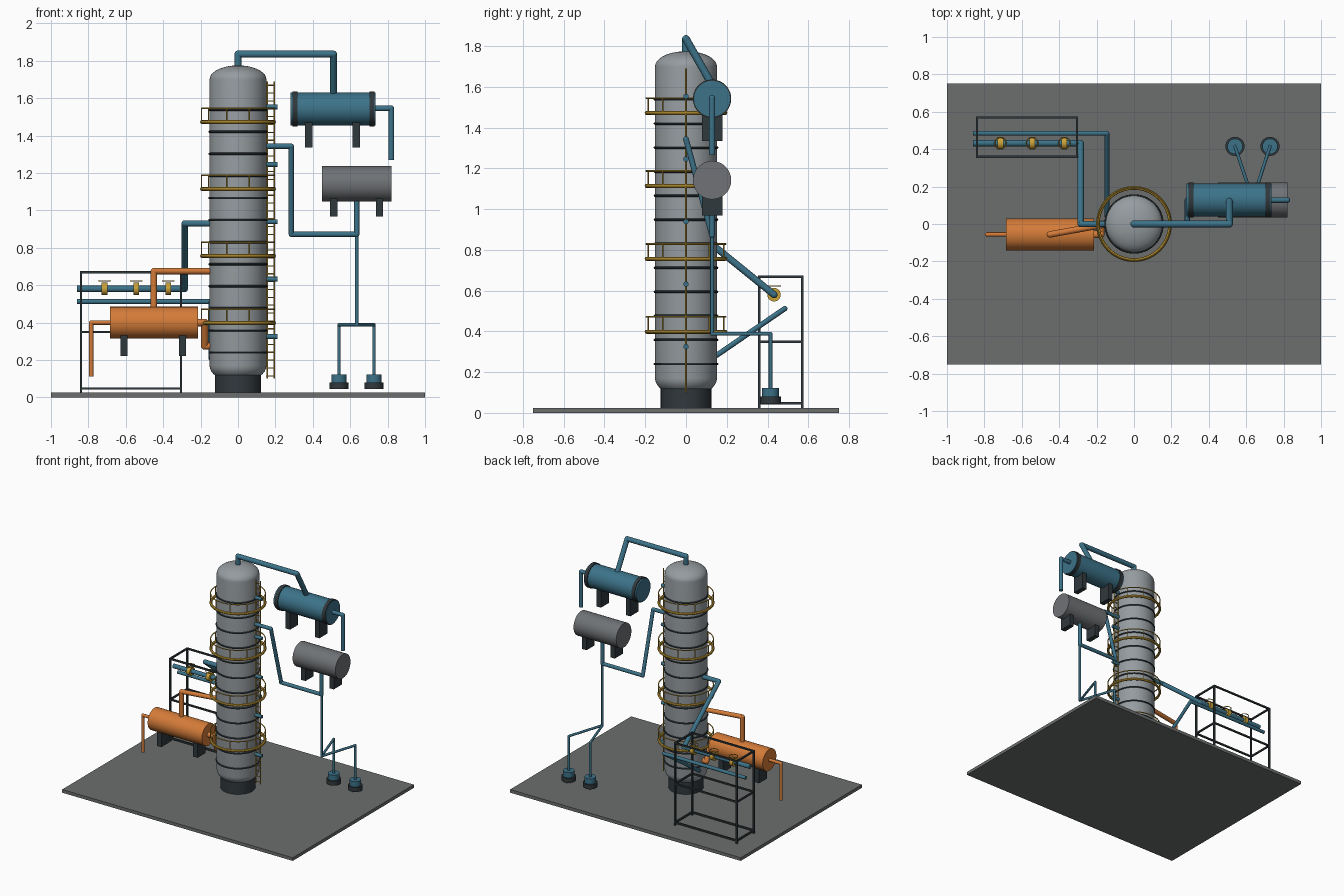
import bpy, bmesh, math
from mathutils import Vector, Matrix

if "Cube" in bpy.data.objects:
    bpy.data.objects.remove(bpy.data.objects["Cube"])


def material(name, rgb):
    m = bpy.data.materials.new(name)
    m.diffuse_color = (*rgb, 1)
    m.use_nodes = True
    m.node_tree.nodes["Principled BSDF"].inputs["Base Color"].default_value = m.diffuse_color
    return m


STEEL = material("steel", (0.30, 0.33, 0.35))
GREY = material("mid_grey", (0.16, 0.17, 0.18))
SLAB = material("slab_grey", (0.15, 0.155, 0.155))
DARK = material("dark_steel", (0.03, 0.04, 0.045))
BLUE = material("blue", (0.045, 0.17, 0.25))
ORANGE = material("orange", (0.66, 0.20, 0.04))
GOLD = material("safety_yellow", (0.60, 0.36, 0.04))


def finish(bm, name, mat, smooth=True):
    bmesh.ops.recalc_face_normals(bm, faces=bm.faces)
    me = bpy.data.meshes.new(name)
    bm.to_mesh(me)
    bm.free()
    me.materials.append(mat)
    ob = bpy.data.objects.new(name, me)
    bpy.context.collection.objects.link(ob)
    if smooth:
        bpy.context.view_layer.objects.active = ob
        ob.select_set(True)
        bpy.ops.object.shade_smooth_by_angle(angle=math.radians(40))
        ob.select_set(False)
    return ob


def add_rod(bm, a, b, r, seg=16):
    a, b = Vector(a), Vector(b)
    d = b - a
    mat = Matrix.Translation((a + b) / 2) @ d.to_track_quat('Z', 'Y').to_matrix().to_4x4()
    bmesh.ops.create_cone(bm, cap_ends=True, segments=seg, radius1=r, radius2=r,
                          depth=d.length, matrix=mat)


def add_box(bm, lo, hi):
    lo, hi = Vector(lo), Vector(hi)
    bmesh.ops.create_cube(bm, size=1, matrix=Matrix.Translation((lo + hi) / 2)
                          @ Matrix.Diagonal((*(hi - lo), 1)))


def rod(name, a, b, r, mat, seg=40):
    bm = bmesh.new()
    add_rod(bm, a, b, r, seg)
    return finish(bm, name, mat)


def boxes(name, pairs, mat):
    bm = bmesh.new()
    for lo, hi in pairs:
        add_box(bm, lo, hi)
    return finish(bm, name, mat, False)


def pipe(name, pts, r, mat):
    """Straight runs with ball elbows."""
    bm = bmesh.new()
    for a, b in zip(pts, pts[1:]):
        add_rod(bm, a, b, r)
    for p in pts[1:-1]:
        bmesh.ops.create_uvsphere(bm, u_segments=16, v_segments=10, radius=r,
                                  matrix=Matrix.Translation(p))
    return finish(bm, name, mat)


def lathe(bm, profile, seg, closed=False, centre=(0, 0, 0)):
    rings = [[bm.verts.new((centre[0] + r * math.cos(math.tau * i / seg),
                            centre[1] + r * math.sin(math.tau * i / seg),
                            centre[2] + z)) for i in range(seg)] for r, z in profile]
    for a, b in zip(rings, rings[1:] + rings[:1] if closed else rings[1:]):
        for i in range(seg):
            j = (i + 1) % seg
            bm.faces.new((a[i], a[j], b[j], b[i]))
    if not closed:
        bm.faces.new(rings[0])
        bm.faces.new(rings[-1])


def add_torus(bm, centre, R, r, seg=48, sides=8):
    prof = [(R + r * math.cos(math.tau * k / sides), r * math.sin(math.tau * k / sides))
            for k in range(sides)]
    lathe(bm, prof, seg, True, centre)


# ground slab, skirt and column shell with elliptical heads
boxes("base_slab", [((-1, -0.75, 0), (1, 0.75, 0.025))], SLAB)
rod("column_skirt", (0, 0, 0.025), (0, 0, 0.125), 0.124, DARK, 48)
R = 0.152
angles = [math.radians(a) for a in range(0, 91, 10)]
profile = [(max(R * math.cos(a), 0.002), 0.17 - 0.09 * math.sin(a)) for a in reversed(angles)]
profile += [(max(R * math.cos(a), 0.002), 1.70 + 0.075 * math.sin(a)) for a in angles]
bm = bmesh.new()
lathe(bm, profile, 64)
finish(bm, "column_shell", STEEL)

# tray rings
bm = bmesh.new()
for i in range(12):
    add_torus(bm, (0, 0, 0.24 + 0.118 * i), 0.153, 0.006)
finish(bm, "tray_rings", DARK)

# platforms with railings
for n in range(4):
    z = 0.398 + 0.358 * n
    bm = bmesh.new()
    add_torus(bm, (0, 0, z), 0.193, 0.01)
    finish(bm, f"platform_{n + 1}", GOLD)
    bm = bmesh.new()
    add_torus(bm, (0, 0, z + 0.073), 0.195, 0.004)
    for i in range(10):
        a = math.tau * i / 10
        x, y = 0.195 * math.cos(a), 0.195 * math.sin(a)
        add_rod(bm, (x, y, z), (x, y, z + 0.073), 0.003, 8)
    finish(bm, f"railing_{n + 1}", GOLD)

# ladder standing off the right side
bm = bmesh.new()
for x in (0.157, 0.195):
    add_rod(bm, (x, 0, 0.10), (x, 0, 1.69), 0.004, 8)
for i in range(38):
    z = 0.115 + 0.042 * i
    add_rod(bm, (0.15, 0, z), (0.197, 0, z), 0.003, 8)
finish(bm, "ladder", GOLD)

# side nozzles
for i in range(5):
    z = 0.325 + 0.307 * i
    rod(f"nozzle_{i + 1}", (0.14, 0, z), (0.21, 0, z), 0.013, BLUE, 16)


# horizontal vessels on two saddles each
def vessel(name, x0, x1, y, z, r, mat, saddles, foot):
    rod(name, (x0, y, z), (x1, y, z), r, mat, 48)
    boxes(name + "_saddles", [((x - 0.019, y - 0.05, foot), (x + 0.019, y + 0.05, z - r * 0.8))
                              for x in saddles], DARK)


Y = 0.128
vessel("condenser", 0.28, 0.735, Y, 1.542, 0.088, BLUE, (0.378, 0.632), 1.335)
for i, x in enumerate((0.305, 0.716)):
    rod(f"condenser_flange_{i + 1}", (x - 0.014, Y, 1.542), (x + 0.014, Y, 1.542), 0.094, DARK, 48)
vessel("reflux_drum", 0.45, 0.82, Y, 1.142, 0.094, GREY, (0.512, 0.757), 0.968)
vessel("reboiler", -0.685, -0.215, -0.056, 0.40, 0.085, ORANGE, (-0.61, -0.296), 0.22)

# overhead and reflux piping
pipe("overhead_line", [(0, 0, 1.75), (0, 0, 1.835), (0.51, 0, 1.835), (0.51, Y, 1.61)], 0.019, BLUE)
pipe("condensate_line", [(0.72, Y, 1.545), (0.82, Y, 1.545), (0.82, Y, 1.268)], 0.015, BLUE)
pipe("reflux_line", [(0.14, 0, 1.343), (0.285, 0, 1.343), (0.285, Y, 0.872),
                     (0.635, Y, 0.872), (0.635, Y, 1.07)], 0.014, BLUE)

# pumps and their suction lines
for i, x in enumerate((0.54, 0.727)):
    y = 0.415
    pipe(f"pump_line_{i + 1}", [(0.635, Y, 0.872), (0.635, Y, 0.388), (x, y, 0.388), (x, y, 0.11)],
         0.009, BLUE)
    rod(f"pump_base_{i + 1}", (x, y, 0.045), (x, y, 0.08), 0.051, DARK, 32)
    rod(f"pump_body_{i + 1}", (x, y, 0.075), (x, y, 0.122), 0.041, BLUE, 32)

# reboiler piping
ry = -0.056
pipe("reboiler_vapour_line", [(-0.45, ry, 0.46), (-0.45, ry, 0.675), (-0.14, 0, 0.675)], 0.017, ORANGE)
pipe("reboiler_feed_line", [(-0.13, 0, 0.275), (-0.178, 0, 0.275), (-0.178, ry, 0.40),
                            (-0.23, ry, 0.40)], 0.02, ORANGE)
pipe("reboiler_outlet_line", [(-0.67, ry, 0.40), (-0.785, ry, 0.40), (-0.785, ry, 0.112)], 0.012, ORANGE)

# rack piping
pipe("rack_upper_line", [(-0.14, 0, 0.93), (-0.285, 0, 0.93), (-0.285, 0.432, 0.58),
                         (-0.86, 0.432, 0.58)], 0.017, BLUE)
pipe("rack_lower_line", [(-0.145, 0.04, 0.207), (-0.145, 0.485, 0.512), (-0.86, 0.485, 0.512)],
     0.013, BLUE)

# valves with handwheels
for i, x in enumerate((-0.714, -0.545, -0.372)):
    rod(f"valve_{i + 1}", (x - 0.015, 0.432, 0.58), (x + 0.015, 0.432, 0.58), 0.033, GOLD, 24)
    bm = bmesh.new()
    add_torus(bm, (x, 0.432, 0.623), 0.031, 0.003, 24)
    finish(bm, f"valve_handwheel_{i + 1}", GOLD)

# pipe rack frame
X0, X1, Y0, Y1, t = -0.84, -0.305, 0.36, 0.57, 0.006
bars = [((x - t, y - t, 0.025), (x + t, y + t, 0.675)) for x in (X0, X1) for y in (Y0, Y1)]
for z in (0.048, 0.35, 0.669):
    bars += [((X0, y - t, z - t), (X1, y + t, z + t)) for y in (Y0, Y1)]
    bars += [((x - t, Y0, z - t), (x + t, Y1, z + t)) for x in (X0, X1)]
boxes("pipe_rack_frame", bars, DARK)
